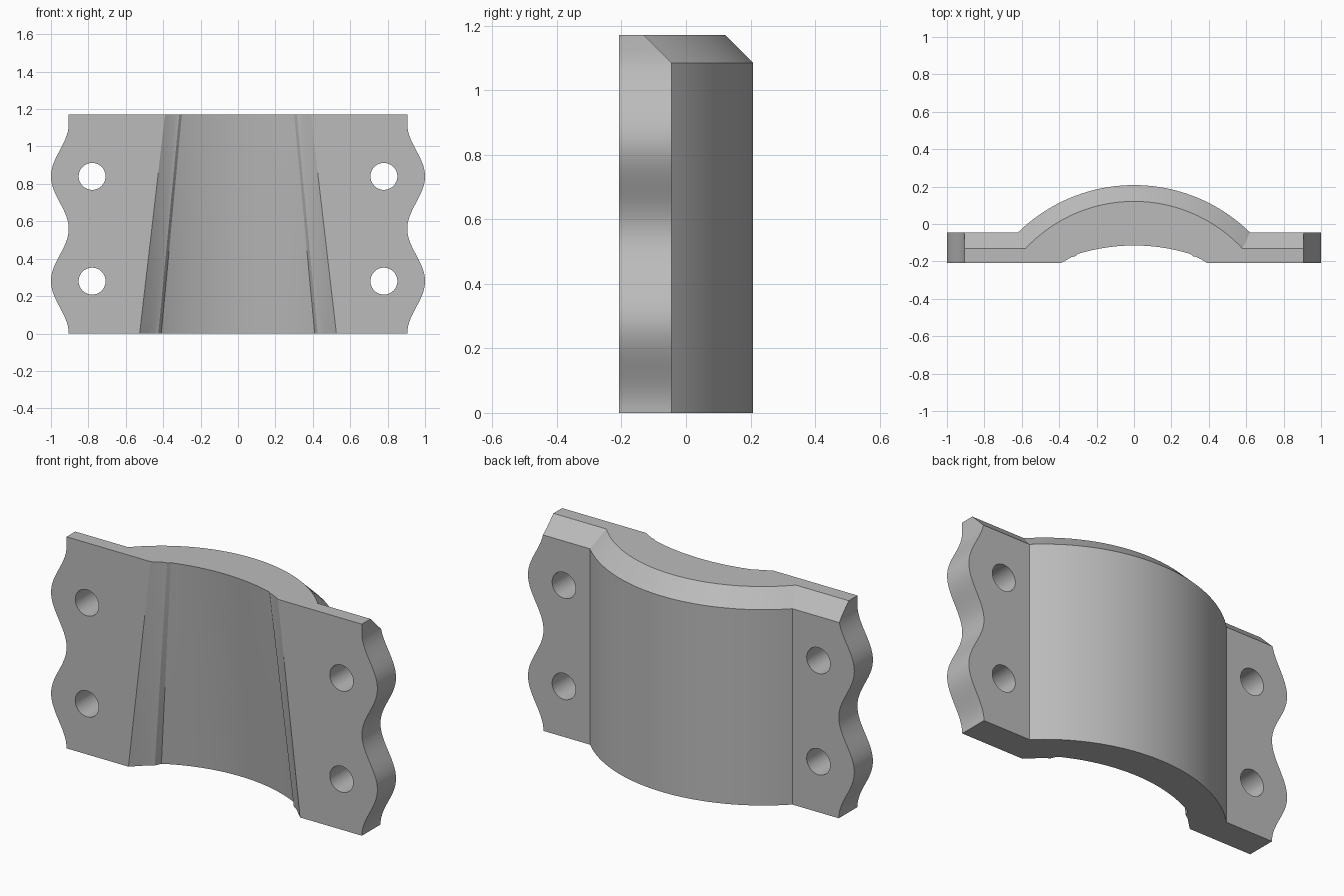
import bpy, bmesh, math
from mathutils import Matrix

if "Cube" in bpy.data.objects:
    bpy.data.objects.remove(bpy.data.objects["Cube"])

HEIGHT, CHAMFER = 1.172, 0.087
FRONT, FLANGE, CROWN = -0.208, -0.045, 0.208

steel = bpy.data.materials.new("grey_metal")
steel.use_nodes = True
GREY = (0.5, 0.5, 0.5, 1)
steel.diffuse_color = GREY
steel.node_tree.nodes["Principled BSDF"].inputs["Base Color"].default_value = GREY


def arc(half, end_y, apex_y, n=40):
    """Points of a circular arc from -half to +half."""
    sag = apex_y - end_y
    r = (half * half + sag * sag) / (2 * sag)
    a = math.asin(half / r)
    angles = [a * (2 * i / n - 1) for i in range(n + 1)]
    return [(r * math.sin(t), apex_y - r + r * math.cos(t)) for t in angles]


def loft(name, rings):
    """Closed solid through rings of equal point count."""
    bm = bmesh.new()
    loops = [[bm.verts.new(p) for p in ring] for ring in rings]
    n = len(loops[0])
    for a, b in zip(loops, loops[1:]):
        for i in range(n):
            j = (i + 1) % n
            bm.faces.new((a[i], a[j], b[j], b[i]))
    bm.faces.new(loops[0][::-1])
    bm.faces.new(loops[-1])
    bmesh.ops.recalc_face_normals(bm, faces=bm.faces)
    mesh = bpy.data.meshes.new(name)
    bm.to_mesh(mesh)
    bm.free()
    obj = bpy.data.objects.new(name, mesh)
    bpy.context.collection.objects.link(obj)
    mesh.materials.append(steel)
    return obj


def carve(target, cutter, operation):
    """Apply a boolean and discard the cutter."""
    cutter.hide_render = True
    mod = target.modifiers.new("carve", "BOOLEAN")
    mod.operation, mod.object, mod.solver = operation, cutter, "EXACT"
    bpy.context.view_layer.objects.active = target
    bpy.ops.object.modifier_apply(modifier=mod.name)
    bpy.data.objects.remove(cutter)


# Arched body with a chamfered top back edge
def body_ring(z, inset):
    flange = FLANGE - inset
    back = arc(0.62 - 0.45 * inset, flange, CROWN - inset)
    pts = [(-1.1, FRONT), (-1.1, flange)] + back + [(1.1, flange), (1.1, FRONT)]
    return [(x, y, z) for x, y in pts]


bracket = loft("saddle_clamp", [body_ring(0, 0), body_ring(HEIGHT - CHAMFER, 0),
                                body_ring(HEIGHT, CHAMFER)])


# Scalloped side outline
def side_x(z):
    if z < 0 or z > 1.12:
        return 0.905
    return 0.9525 - 0.0475 * math.cos(2 * math.pi * z / 0.56)


heights = [-0.1] + [1.12 * i / 56 for i in range(57)] + [1.3]
outline = [(side_x(z), z) for z in heights] + [(-side_x(z), z) for z in reversed(heights)]
carve(bracket, loft("outline_cutter", [[(x, y, z) for x, z in outline] for y in (-0.5, 0.5)]),
      "INTERSECT")


# Tapered front channel with flared lips
def channel_section(lip, wall, wall_y, root, root_y, apex_y):
    right = [(root + 0.4 * (wall - root), root_y + 0.7 * (wall_y - root_y)),
             (wall, wall_y), (lip, FRONT), (lip, -0.5)]
    left = [(-x, y) for x, y in reversed(right)]
    return left + arc(root, root_y, apex_y) + right


low = channel_section(0.526, 0.45, -0.135, 0.41, -0.085, 0.02)
high = channel_section(0.39, 0.335, -0.177, 0.30, -0.16, -0.115)


def channel_ring(z):
    t = z / HEIGHT
    return [(a[0] + (b[0] - a[0]) * t, a[1] + (b[1] - a[1]) * t, z) for a, b in zip(low, high)]


carve(bracket, loft("channel_cutter", [channel_ring(-0.1 + (HEIGHT + 0.2) * i / 6)
                                       for i in range(7)]), "DIFFERENCE")

# Four bolt holes
circle = [2 * math.pi * i / 48 for i in range(48)]
for side in (-1, 1):
    for z in (0.28, 0.84):
        rings = [[(side * 0.78 + 0.072 * math.cos(a), y, z + 0.072 * math.sin(a))
                  for a in circle] for y in (-0.5, 0.5)]
        carve(bracket, loft("hole_cutter", rings), "DIFFERENCE")

bpy.ops.object.select_all(action="DESELECT")
bracket.select_set(True)
bpy.context.view_layer.objects.active = bracket
bpy.ops.object.shade_smooth_by_angle(angle=math.radians(25))
